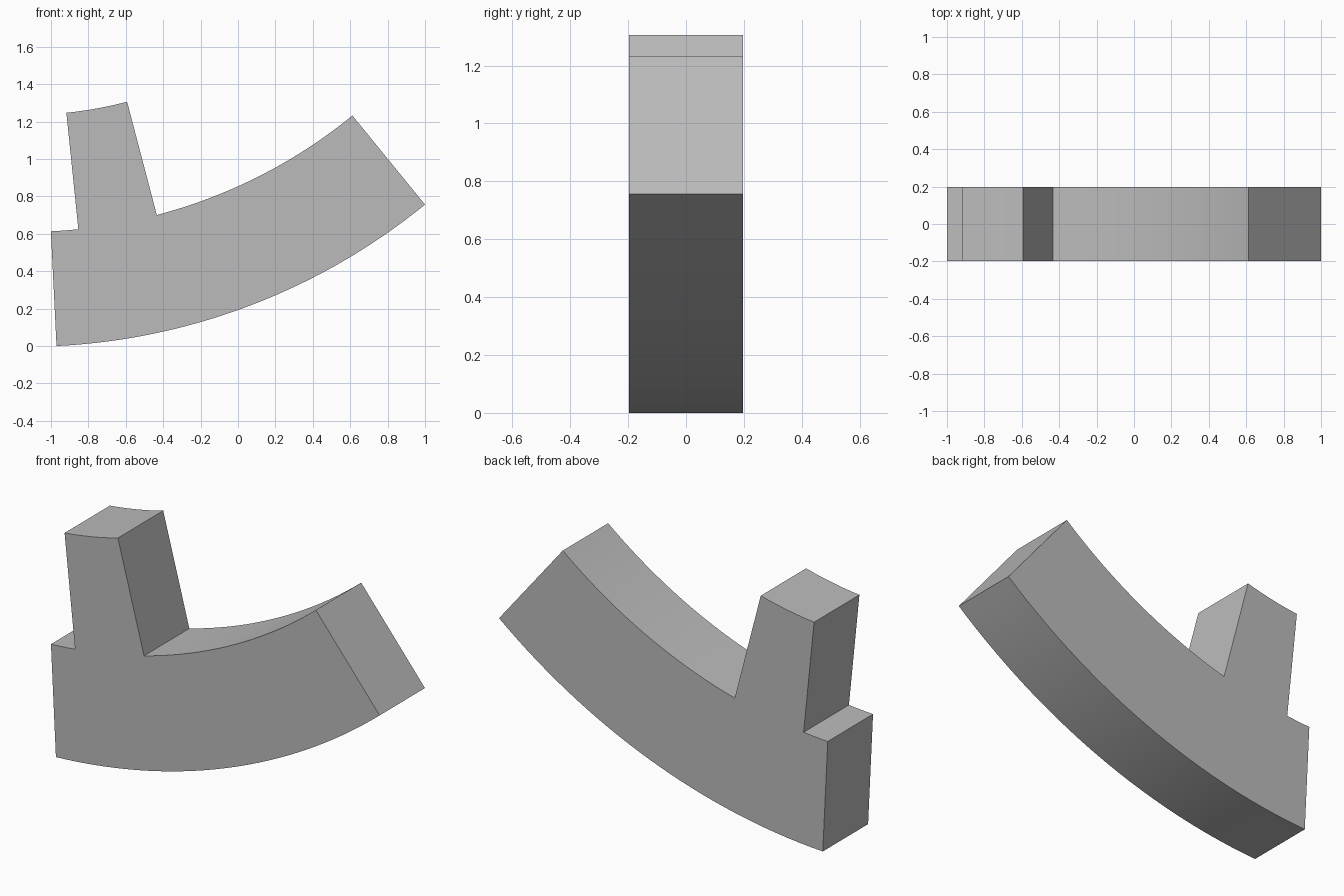
import bpy
import bmesh
from math import sin, cos, radians
from mathutils import Vector

cube = bpy.data.objects.get("Cube")
if cube:
    bpy.data.objects.remove(cube, do_unlink=True)

# One plain grey for the whole part
grey = bpy.data.materials.new("plain grey")
grey.use_nodes = True
color = (0.5, 0.5, 0.5, 1)
grey.diffuse_color = color
grey.node_tree.nodes["Principled BSDF"].inputs["Base Color"].default_value = color

# Ring segment: arc centre, radii and half thickness
CENTRE = Vector((-1.136, 0, 3.376))
OUTER, INNER, TIP = 3.38, 2.766, 2.14
HALF = 0.197
START, TOOTH_A, TOOTH_B, END = 2.81, 5.86, 14.7, 39.19


def arc(radius, a, b, steps):
    """Points along an arc, angles in degrees from straight down."""
    angles = [radians(a + (b - a) * i / steps) for i in range(steps + 1)]
    return [CENTRE + Vector((radius * sin(t), -HALF, -radius * cos(t))) for t in angles]


# Outline: outer rim, then back along the inner rim and around the tooth
outline = (arc(OUTER, START, END, 30)
           + arc(INNER, END, TOOTH_B, 20)
           + arc(TIP, TOOTH_B, TOOTH_A, 8)
           + arc(INNER, TOOTH_A, START, 3))

bm = bmesh.new()
face = bm.faces.new([bm.verts.new(p) for p in outline])
side = bmesh.ops.extrude_face_region(bm, geom=[face])
verts = [g for g in side["geom"] if isinstance(g, bmesh.types.BMVert)]
bmesh.ops.translate(bm, verts=verts, vec=(0, 2 * HALF, 0))
bmesh.ops.recalc_face_normals(bm, faces=bm.faces)

mesh = bpy.data.meshes.new("curved_segment_with_tooth")
bm.to_mesh(mesh)
bm.free()
mesh.materials.append(grey)
segment = bpy.data.objects.new("curved_segment_with_tooth", mesh)
bpy.context.collection.objects.link(segment)

# Smooth rims with sharp corners
bpy.ops.object.select_all(action="DESELECT")
segment.select_set(True)
bpy.context.view_layer.objects.active = segment
bpy.ops.object.shade_smooth_by_angle(angle=radians(30))
